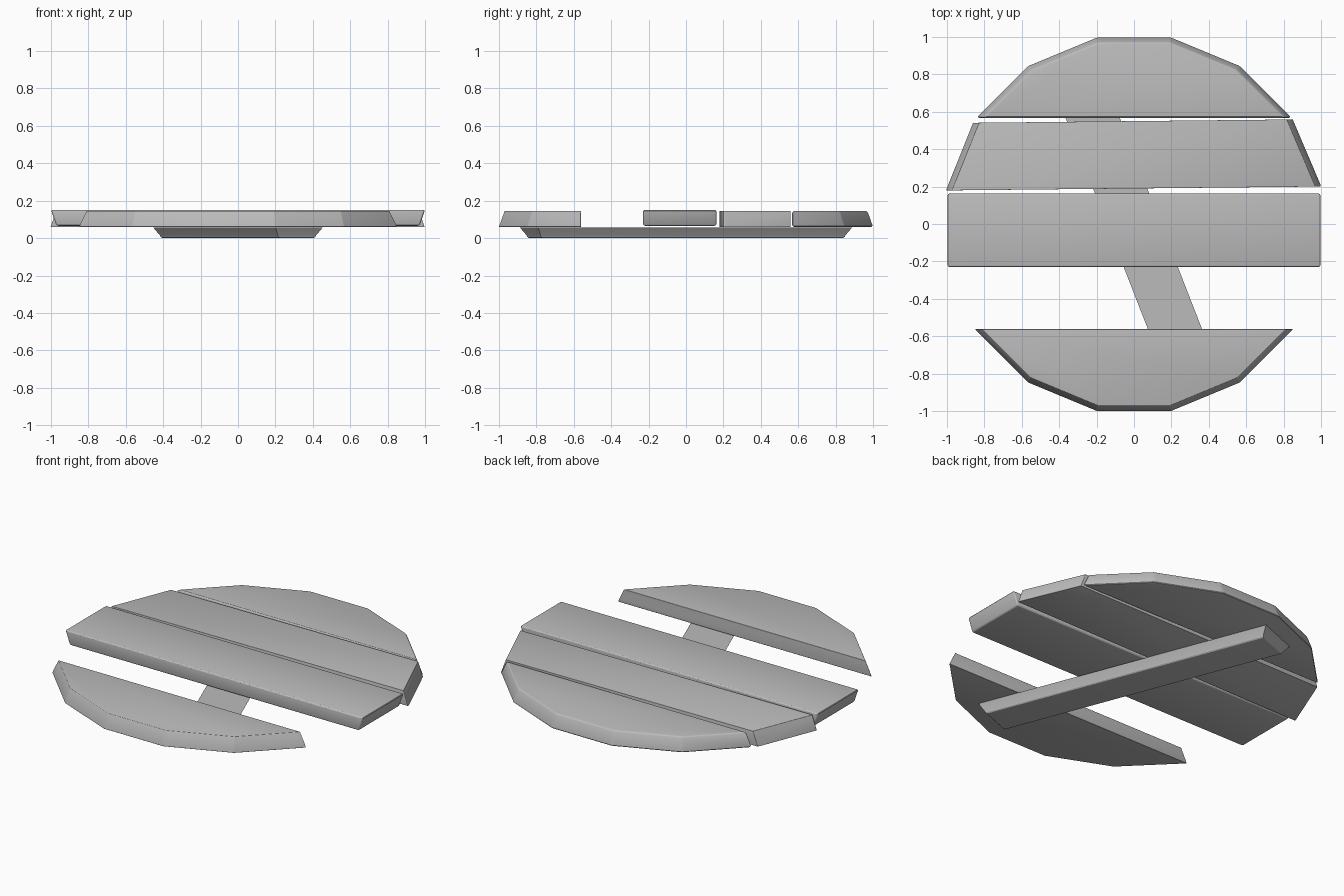
import bpy, bmesh, math
from mathutils import Matrix, Vector

cube = bpy.data.objects.get("Cube")
if cube:
    bpy.data.objects.remove(cube, do_unlink=True)

# One grey finish for everything
grey = bpy.data.materials.new("plain grey")
grey.use_nodes = True
colour = (0.5, 0.5, 0.5, 1)
grey.diffuse_color = colour
grey.node_tree.nodes["Principled BSDF"].inputs["Base Color"].default_value = colour

SIDES, THICK, TAPER = 16, 0.085, 0.03


def finish(bm, name, edges, width):
    """Round the chosen edges and turn the mesh into a named object."""
    bmesh.ops.bevel(bm, geom=edges, offset=width, segments=3, profile=0.5,
                    affect='EDGES', clamp_overlap=True)
    bmesh.ops.recalc_face_normals(bm, faces=bm.faces[:])
    mesh = bpy.data.meshes.new(name)
    bm.to_mesh(mesh)
    bm.free()
    mesh.materials.append(grey)
    obj = bpy.data.objects.new(name, mesh)
    bpy.context.collection.objects.link(obj)
    bpy.ops.object.select_all(action='DESELECT')
    obj.select_set(True)
    bpy.context.view_layer.objects.active = obj
    bpy.ops.object.shade_smooth_by_angle(angle=math.radians(20))
    return obj


def plank(name, y_min, y_max, z, flip=False, turn=0.0):
    """A slice of a tapered sixteen-sided disc between two straight saw cuts."""
    bm = bmesh.new()
    corner = 1 / math.cos(math.pi / SIDES)
    radii = [corner, corner * (1 - TAPER)]
    if flip:
        radii.reverse()
    bmesh.ops.create_cone(bm, cap_ends=True, segments=SIDES, radius1=radii[0],
                          radius2=radii[1], depth=THICK,
                          matrix=Matrix.Rotation(math.pi / SIDES, 4, 'Z'))
    if flip:
        # the flipped middle plank keeps only the straight end facets
        for v in bm.verts:
            v.co.y *= 1.3
    for y, side in ((y_min, -1), (y_max, 1)):
        if abs(y) < 1:
            bmesh.ops.bisect_plane(bm, geom=bm.verts[:] + bm.edges[:] + bm.faces[:],
                                   plane_co=(0, y, 0), plane_no=(0, side, 0),
                                   clear_outer=True)
            bmesh.ops.holes_fill(bm, edges=[e for e in bm.edges if e.is_boundary])
    bm.transform(Matrix.Translation((0, 0, z + THICK / 2))
                 @ Matrix.Rotation(turn, 4, 'Z'))
    return finish(bm, name, bm.edges[:], 0.011)


# Four planks across the lid, from front to back
plank("front_plank", -2, -0.562, 0.06)
plank("middle_plank", -0.23, 0.163, 0.066, flip=True)
plank("inner_back_plank", 0.19, 0.55, 0.06, turn=math.radians(0.6))
plank("back_plank", 0.568, 2, 0.06)

# Diagonal brace beneath, with sides sloping in towards the bottom
bm = bmesh.new()
bmesh.ops.create_cube(bm, size=2)
for v in bm.verts:
    low = v.co.z < 0
    inset = 0.028 if low else 0
    v.co = Vector((v.co.x * (0.135 - inset), v.co.y * (0.9 - inset),
                   0 if low else 0.056))
bm.transform(Matrix.Rotation(math.radians(21.3), 4, 'Z'))
bottom = [e for e in bm.edges if all(v.co.z < 0.01 for v in e.verts)]
finish(bm, "diagonal_brace", bottom, 0.015)
